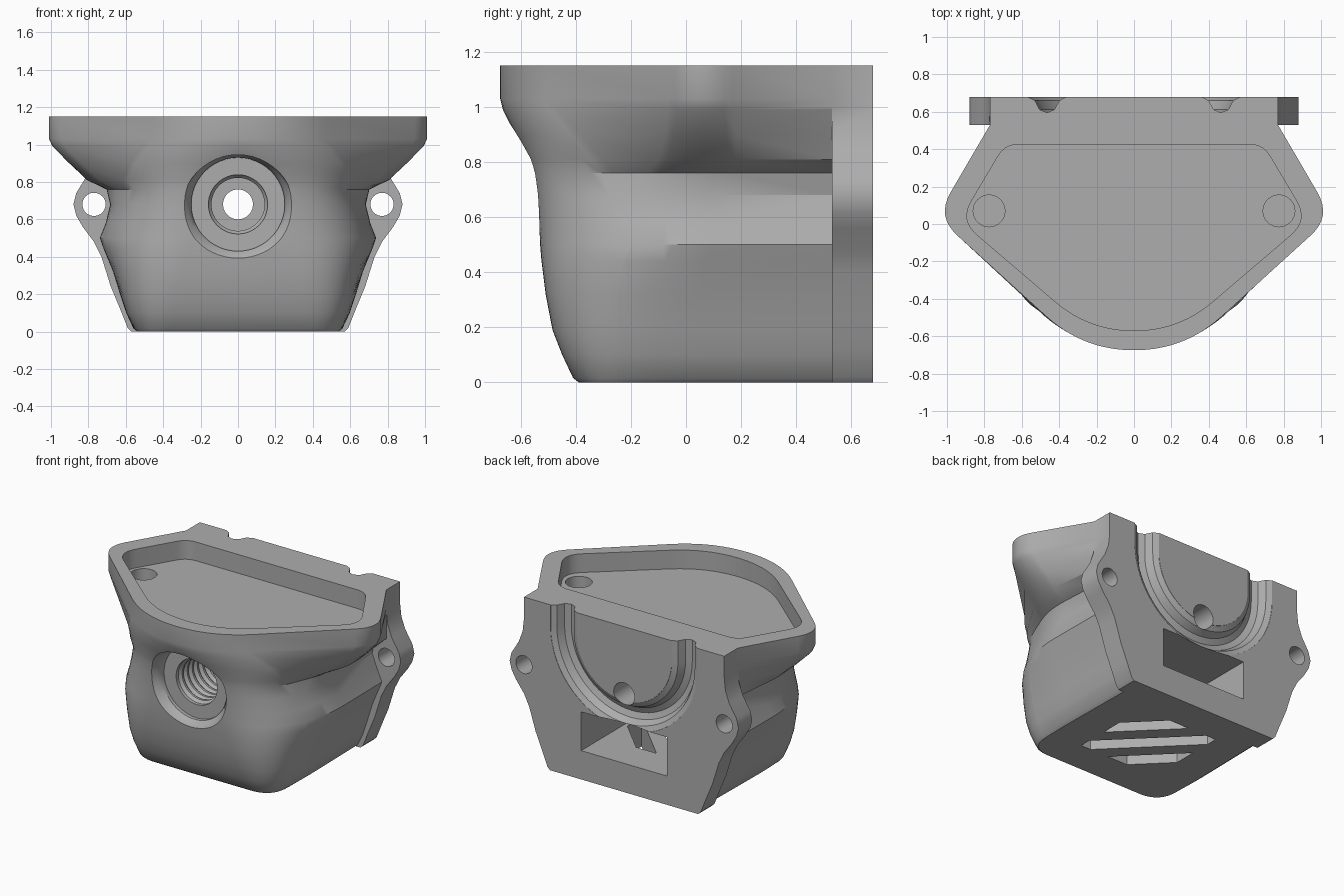
import bpy
import bmesh
from math import sin, cos, pi, radians, sqrt
from mathutils import Vector

if "Cube" in bpy.data.objects:
    bpy.data.objects.remove(bpy.data.objects["Cube"])

TOP, BACK, PLATE = 1.15, 0.68, 0.53
AXIS_Z = 0.68  # height of the bore and the bolt holes

grey = bpy.data.materials.new("cast grey")
grey.use_nodes = True
grey.diffuse_color = (0.42, 0.42, 0.42, 1)
grey.node_tree.nodes["Principled BSDF"].inputs["Base Color"].default_value = grey.diffuse_color


def loft(name, rings):
    """Skin a list of equally long closed rings and cap both ends."""
    bm = bmesh.new()
    rows = [[bm.verts.new(p) for p in ring] for ring in rings]
    n = len(rows[0])
    for a, b in zip(rows, rows[1:]):
        for i in range(n):
            j = (i + 1) % n
            bm.faces.new((a[i], a[j], b[j], b[i]))
    bm.faces.new(rows[0])
    bm.faces.new(rows[-1])
    bmesh.ops.recalc_face_normals(bm, faces=bm.faces)
    mesh = bpy.data.meshes.new(name)
    bm.to_mesh(mesh)
    bm.free()
    obj = bpy.data.objects.new(name, mesh)
    bpy.context.collection.objects.link(obj)
    mesh.materials.append(grey)
    return obj


def rounded(corners):
    """Mirror a half outline of (x, y, rounding, steps) in x, rounding its corners."""
    full = corners + [(-x, y, r, n) for x, y, r, n in reversed(corners)]
    pts = []
    for i, (x, y, r, n) in enumerate(full):
        p = Vector((x, y))
        if n == 1:
            pts.append(p)
            continue
        before = (Vector(full[i - 1][:2]) - p).normalized() * r + p
        after = (Vector(full[(i + 1) % len(full)][:2]) - p).normalized() * r + p
        for k in range(n):
            t = k / (n - 1)
            pts.append(before * (1 - t) ** 2 + p * 2 * t * (1 - t) + after * t * t)
    return pts


def prism(name, outline, z0, z1):
    return loft(name, [[(x, y, z) for x, y in outline] for z in (z0, z1)])


def box(name, x, y0, y1, z0, z1):
    return prism(name, [(-x, y0), (x, y0), (x, y1), (-x, y1)], z0, z1)


def circle_y(x, y, z, r, n=48):
    return [(x + r * cos(2 * pi * i / n), y, z + r * sin(2 * pi * i / n)) for i in range(n)]


def combine(target, tool, operation="DIFFERENCE"):
    mod = target.modifiers.new("cut", "BOOLEAN")
    mod.operation, mod.solver, mod.object = operation, "EXACT", tool
    bpy.context.view_layer.objects.active = target
    bpy.ops.object.modifier_apply(modifier=mod.name)
    bpy.data.objects.remove(tool)


# Cast body: height, back half width, side corner x and y, front corner x, front y, front rounding
levels = [
    (0.00, .53, .54, -.10, .53, -.39, .16),
    (0.015, .55, .56, -.10, .54, -.41, .18),
    (0.10, .59, .60, -.10, .57, -.45, .22),
    (0.19, .62, .63, -.10, .59, -.485, .26),
    (0.32, .66, .67, -.10, .60, -.51, .30),
    (0.44, .71, .72, -.08, .59, -.525, .32),
    (0.50, .735, .74, -.05, .57, -.53, .33),
    (0.58, .70, .71, -.04, .55, -.535, .33),
    (0.68, .66, .69, -.03, .52, -.545, .33),
    (0.76, .68, .71, 0, .48, -.56, .32),
    (0.81, .77, .82, .03, .45, -.575, .32),
    (0.90, .77, .935, .04, .38, -.62, .31),
    (0.99, .77, 1.035, .04, .30, -.665, .29),
    (1.03, .77, 1.056, .04, .27, -.675, .27),
    (TOP, .77, 1.056, .04, .27, -.675, .27),
]
rings = []
for z, back, side, side_y, front, front_y, r in levels:
    outline = rounded([(back - .02, .6, 0, 1), (back, PLATE, 0, 1),
                       (side, side_y, .15, 9), (front, front_y, r, 14)])
    rings.append([(x, y, z) for x, y in outline])
body = loft("housing", rings)

# Mounting plate with an ear on each side
half = [(.57, 0), (.59, .02), (.63, .12), (.68, .24), (.73, .40), (.77, .48), (.83, .56),
        (.865, .62), (.88, AXIS_Z), (.865, .74), (.81, .83), (.78, .91), (.77, 1), (.77, TOP)]
plate_outline = half + [(-x, z) for x, z in reversed(half)]
plate = loft("mounting_plate", [[(x, y, z) for x, z in plate_outline] for y in (PLATE, BACK)])
combine(body, plate, "UNION")

# Top tray with two screw pockets
tray = rounded([(.69, .425, .07, 6), (.93, .02, .12, 9), (.24, -.57, .24, 16)])
combine(body, prism("tray_cut", tray, TOP - .13, TOP + .1))
for s in (-1, 1):
    pocket = [(s * .775 + .085 * cos(a * pi / 16), .07 + .085 * sin(a * pi / 16)) for a in range(32)]
    combine(body, prism("screw_pocket", pocket, .92, 1.08))
    combine(body, loft("ear_hole", [circle_y(s * .77, y, AXIS_Z, .062) for y in (.4, .8)]))

# Front recess flowing into a threaded bore and a through hole: y, radius, centre height
bore = [(-.9, .305, .64), (-.555, .305, .64), (-.535, .285, .655), (-.51, .265, .67),
        (-.48, .25, AXIS_Z), (-.455, .25, AXIS_Z), (-.454, .158, AXIS_Z)]
for i in range(7):
    y = -.43 + i * .055
    bore += [(y, .158, AXIS_Z), (y + .02, .142, AXIS_Z), (y + .035, .142, AXIS_Z)]
bore += [(-.03, .158, AXIS_Z), (0, .158, AXIS_Z), (.001, .08, AXIS_Z), (.8, .08, AXIS_Z)]
combine(body, loft("threaded_bore", [circle_y(0, y, z, r) for y, r, z in bore]))

# U-shaped groove in the back face
profile = [(-.11, .72), (-.10, .678), (-.065, .66), (-.04, .612), (0, .595),
           (.04, .612), (.065, .66), (.10, .678), (.11, .72)]
radius, centre = .465, 1.0
path = [(0, 1.25)] + [(pi * k / 32, centre) for k in range(33)] + [(pi, 1.25)]
groove = []
for a, z in path:
    groove.append([((radius + d) * cos(a), y, z - (radius + d) * sin(a)) for d, y in profile])
combine(body, loft("back_groove", groove))

# Drain chamber open to the back, with diagonal slots through the floor
combine(body, box("chamber_cut", .33, -.16, .8, .2, .47))
size, mid_y, width = .30, .14, .055
for offset in (-.21, 0, .21):
    steps = [offset - width, offset, offset + width]
    uv = [(size * sqrt(2) - abs(v), v) for v in steps]
    uv += [(-u, v) for u, v in reversed(uv)]
    slot = [((-u - v) / sqrt(2), mid_y + (u - v) / sqrt(2)) for u, v in uv]
    combine(body, prism("floor_slot", slot, -.1, .25))

# Soft shading with crisp edges
bpy.ops.object.select_all(action="DESELECT")
body.select_set(True)
bpy.context.view_layer.objects.active = body
bpy.ops.object.shade_smooth_by_angle(angle=radians(32))
